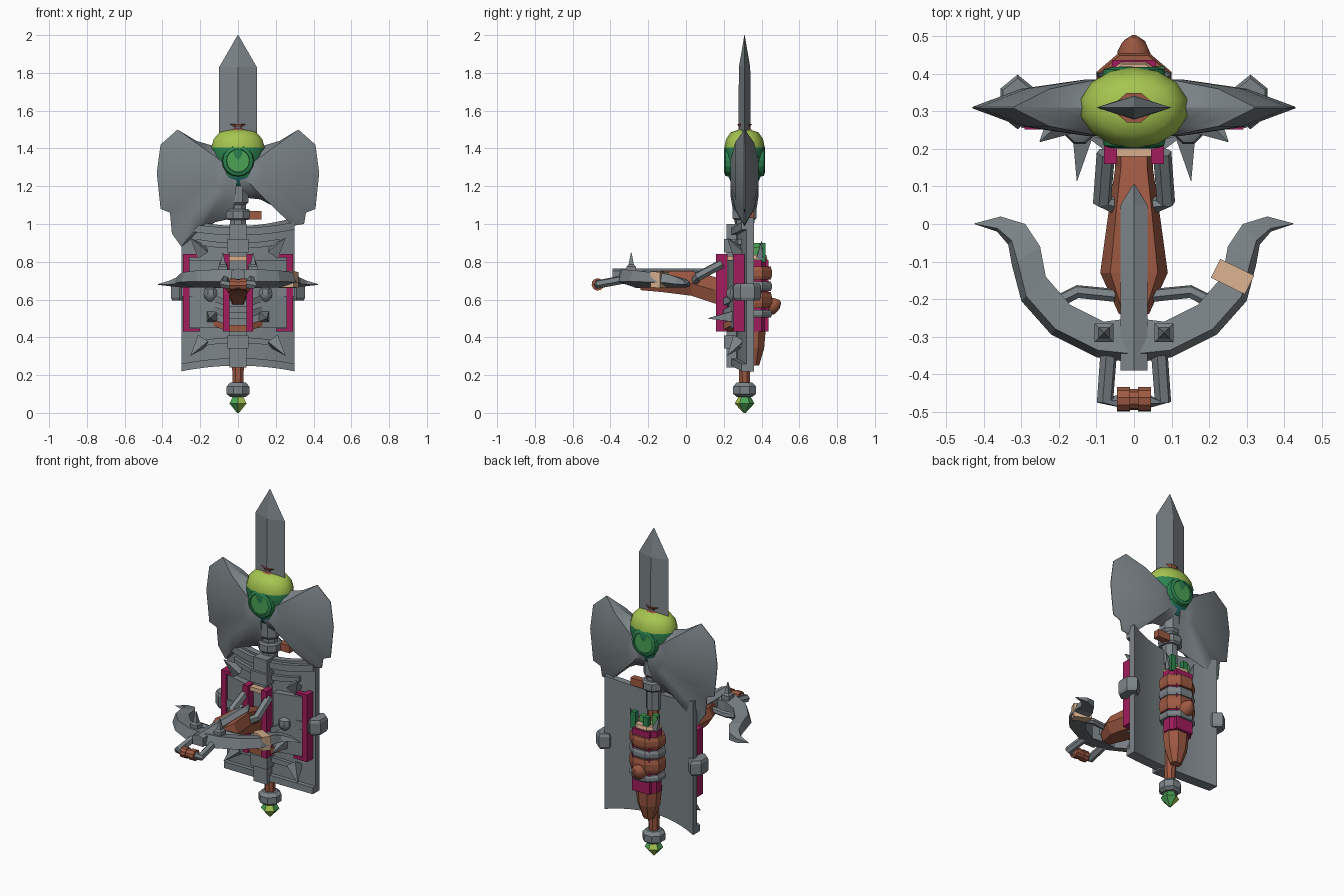
import bpy, bmesh
from math import sin, cos, pi
from mathutils import Vector

cube = bpy.data.objects.get("Cube")
if cube:
    bpy.data.objects.remove(cube, do_unlink=True)


def material(name, r, g, b):
    m = bpy.data.materials.new(name)
    m.use_nodes = True
    m.diffuse_color = (r, g, b, 1)
    m.node_tree.nodes["Principled BSDF"].inputs["Base Color"].default_value = (r, g, b, 1)
    return m


STEEL = material("steel grey", 0.2, 0.23, 0.245)
BROWN = material("leather brown", 0.34, 0.1, 0.055)
MAGENTA = material("magenta cloth", 0.36, 0.012, 0.11)
LIME = material("lime", 0.38, 0.56, 0.08)
GREEN = material("green", 0.07, 0.36, 0.09)
DARK = material("dark green", 0.025, 0.23, 0.08)
TEAL = material("teal", 0.015, 0.16, 0.15)
CREAM = material("cream wrap", 0.68, 0.43, 0.27)
Y = 0.31  # depth of the weapon shaft


def finish(name, bm, mat):
    bmesh.ops.recalc_face_normals(bm, faces=bm.faces)
    me = bpy.data.meshes.new(name)
    bm.to_mesh(me)
    bm.free()
    ob = bpy.data.objects.new(name, me)
    bpy.context.collection.objects.link(ob)
    me.materials.append(mat)
    return ob


def loft(name, rings, mat):
    """Skin a list of equal-length rings and cap both ends."""
    bm = bmesh.new()
    vs = [[bm.verts.new(p) for p in r] for r in rings]
    n = len(vs[0])
    for a, b in zip(vs, vs[1:]):
        for i in range(n):
            bm.faces.new((a[i], a[(i + 1) % n], b[(i + 1) % n], b[i]))
    bm.faces.new(vs[0][::-1])
    bm.faces.new(vs[-1])
    return finish(name, bm, mat)


def lathe(name, profile, mat, x=0, y=Y, n=8, sy=1):
    """Rings of (radius, height) round a vertical axis."""
    ang = [2 * pi * (i + 0.5) / n for i in range(n)]
    return loft(name, [[(x + r * cos(a), y + sy * r * sin(a), z) for a in ang]
                       for r, z in profile], mat)


def box(name, x, y, z, mat):
    """Box from (min, max) pairs."""
    return loft(name, [[(x[0], y[0], h), (x[1], y[0], h), (x[1], y[1], h), (x[0], y[1], h)]
                       for h in z], mat)


def rod(name, pts, radius, mat, n=6):
    """Tube through points; radius may be one value or one per point."""
    pts = [Vector(p) for p in pts]
    radii = radius if isinstance(radius, list) else [radius] * len(pts)
    rings = []
    for i, p in enumerate(pts):
        d = (pts[min(i + 1, len(pts) - 1)] - pts[max(i - 1, 0)]).normalized()
        u = d.orthogonal().normalized() if i == 0 else (u - d * u.dot(d)).normalized()
        v = d.cross(u)
        rings.append([p + radii[i] * (u * cos(2 * pi * k / n) + v * sin(2 * pi * k / n))
                      for k in range(n)])
    return loft(name, rings, mat)


def smooth(ob, angle=0.7):
    bpy.context.view_layer.objects.active = ob
    ob.select_set(True)
    bpy.ops.object.shade_smooth_by_angle(angle=angle)
    ob.select_set(False)


# Shaft, pommel and collars
gem = lathe("pommel_gem", [(0.006, 0), (0.052, 0.05), (0.03, 0.09)], GREEN, n=6)
gem.data.materials.append(LIME)
for i, f in enumerate(gem.data.polygons):
    f.material_index = int(i % 3 == 1)
lathe("pommel_collar", [(0.045, 0.085), (0.065, 0.1), (0.065, 0.14), (0.045, 0.16)], STEEL)
lathe("shaft_grip", [(0.03, 0.15), (0.036, 0.3), (0.036, 1.0)], BROWN)
lathe("grip_taper", [(0.034, 0.25), (0.068, 0.34), (0.08, 0.45)], BROWN, y=0.36, sy=0.85)
lathe("lower_neck", [(0.045, 0.9), (0.045, 1.03)], STEEL)
lathe("neck_collar", [(0.058, 1.02), (0.068, 1.03), (0.068, 1.07), (0.058, 1.08)], STEEL)
lathe("neck", [(0.045, 1.07), (0.045, 1.1), (0.06, 1.115), (0.06, 1.23)], STEEL)
box("neck_tag", (0.04, 0.125), (0.32, 0.36), (1.025, 1.07), BROWN)

# Glass orb, coloured in bands by height
orb = lathe("orb", [(0.06, 1.19), (0.09, 1.21), (0.115, 1.25), (0.132, 1.31), (0.142, 1.36),
                    (0.145, 1.405), (0.132, 1.45), (0.1, 1.485), (0.04, 1.5)], TEAL, n=14, sy=0.74)
for m in (DARK, LIME):
    orb.data.materials.append(m)
for f in orb.data.polygons:
    f.material_index = 2 if f.center.z > 1.4 else 1 if f.center.z > 1.26 else 0
smooth(orb)
for side, name in ((-1, "front"), (1, "back")):
    def disc(r, d):
        return [(r * cos(k * pi / 8), Y + side * d, 1.335 + r * sin(k * pi / 8)) for k in range(16)]
    loft(name + "_lens_ring", [disc(0.09, 0.06), disc(0.08, 0.102), disc(0.062, 0.108),
                               disc(0.058, 0.098)], DARK)
    loft(name + "_lens", [disc(0.06, 0.07), disc(0.06, 0.102)], GREEN)
lathe("orb_cap", [(0.035, 1.47), (0.05, 1.495), (0.035, 1.508), (0.05, 1.53)], BROWN, sy=0.85)

# Spear blade with a diamond section
loft("spear_blade", [[(-w, Y, z), (0, Y - t, z), (w, Y, z), (0, Y + t, z)]
                     for w, t, z in ((0.1, 0.033, 1.46), (0.1, 0.03, 1.83), (0.002, 0.001, 2.0))], STEEL)


# Axe blades, sharp all round and swelling to the middle
def axe(name, outline):
    def ring(s, t):
        return [(x * s, Y + t, 1.27 + (z - 1.27) * s) for x, z in outline]
    smooth(loft(name, [ring(0.3, -0.075), ring(0.7, -0.05), ring(1, -0.002), ring(1, 0.002),
                       ring(0.7, 0.05), ring(0.3, 0.075)], STEEL), 0.6)


upper = [(0.03, 1.42), (0.12, 1.41), (0.22, 1.44), (0.32, 1.5), (0.41, 1.42), (0.43, 1.27)]
axe("left_axe_blade", upper + [(0.41, 1.08), (0.36, 1.06), (0.35, 1.0), (0.29, 0.99),
                               (0.23, 1.07), (0.12, 1.13), (0.03, 1.14)])
axe("right_axe_blade", [(-x, z) for x, z in upper + [
    (0.41, 1.08), (0.36, 1.06), (0.35, 0.95), (0.3, 0.88), (0.22, 0.94), (0.12, 1.01), (0.03, 1.03)]])


# Shallow curved shield with raised rims
def front(x):
    return 0.265 + 0.055 * (x / 0.3) ** 2


def arc_band(name, low, high, out, back, half=0.3, lift=0.045, drop=0.03):
    rings = []
    for i in range(13):
        x = half * (i / 6 - 1)
        q = (x / 0.3) ** 2
        zl, zh = low - drop * q, high + lift * q
        f = front(x)
        rings.append([(x, f - out, zl), (x, f + back, zl), (x, f + back, zh), (x, f - out, zh)])
    smooth(loft(name, rings, STEEL), 0.4)


arc_band("shield", 0.25, 0.99, 0, 0.04)
arc_band("shield_top_rim", 0.94, 0.98, 0.025, 0.01, lift=0.03, drop=-0.03)
arc_band("shield_upper_rib", 0.87, 0.9, 0.02, 0.01, 0.22, 0.04, -0.04)
arc_band("shield_bottom_rim", 0.25, 0.29, 0.025, 0.01, lift=-0.03)
arc_band("shield_lower_rib", 0.37, 0.4, 0.02, 0.01, 0.22, -0.04, 0.04)
box("shield_spine", (-0.045, 0.045), (0.215, 0.28), (0.24, 1.0), STEEL)
for z in (0.34, 0.85):
    box("spine_boss", (-0.055, 0.055), (0.2, 0.27), (z, z + 0.07), STEEL)
box("spine_wrap", (-0.06, 0.06), (0.18, 0.25), (0.805, 0.83), CREAM)
for z, mat in ((0.43, BROWN), (0.5, STEEL), (0.56, STEEL)):
    loft("spine_strap", [[(x, y, z + h), (x, 0.28, z + h), (x, 0.28, z + h + 0.035), (x, y, z + h + 0.035)]
                         for x, y, h in ((-0.13, 0.235, 0.03), (-0.05, 0.175, 0),
                                         (0.05, 0.175, 0), (0.13, 0.235, 0.03))], mat)

# Fittings repeated on both halves of the shield
for s, side in ((1, "left"), (-1, "right")):
    def span(a, b):
        return tuple(sorted((s * a, s * b)))
    loft(side + "_shield_panel", [[(s * 0.08, 0.225, z), (s * 0.27, 0.27, z), (s * 0.27, 0.32, z),
                                   (s * 0.08, 0.28, z)] for z in (0.45, 0.81)], STEEL)
    box(side + "_inner_bar", span(0.045, 0.08), (0.16, 0.22), (0.43, 0.84), MAGENTA)
    box(side + "_outer_bar", span(0.258, 0.292), (0.252, 0.31), (0.43, 0.84), MAGENTA)
    for z in (0.43, 0.822):
        box(side + "_bar_return", span(0.2, 0.26), (0.252, 0.28), (z, z + 0.018), MAGENTA)
    lathe(side + "_edge_clip", [(0.045, 0.595), (0.052, 0.61), (0.052, 0.67), (0.045, 0.685)],
          STEEL, x=s * 0.31, y=0.325, n=6, sy=1.4)
    box(side + "_clip_band", span(0.2, 0.3), (0.255, 0.33), (0.615, 0.665), STEEL)
    smooth(lathe(side + "_stud", [(0.012, 0.59), (0.035, 0.61), (0.04, 0.63), (0.035, 0.655),
                                  (0.012, 0.67)], STEEL, x=s * 0.145, y=0.25))
    rod(side + "_spike", [(s * 0.135, 0.25, 0.51), (s * 0.152, 0.115, 0.5)], [0.042, 0.001], STEEL, 4)
    for z, d in ((0.33, 0.05), (0.9, -0.05)):
        rod(side + "_corner_claw", [(s * 0.19, 0.275, z + d), (s * 0.25, 0.22, z - d / 2)],
            [0.045, 0.002], STEEL, 4)

    # Bow limb: outer edge, inner edge, middle height and half height
    limb = [((0, -0.37), (0, -0.25), 0.71, 0.05), ((0.1, -0.355), (0.08, -0.26), 0.71, 0.05),
            ((0.22, -0.295), (0.17, -0.215), 0.71, 0.045), ((0.3, -0.205), (0.235, -0.14), 0.705, 0.04),
            ((0.325, -0.11), (0.25, -0.06), 0.7, 0.035), ((0.335, -0.055), (0.29, 0.0), 0.69, 0.027),
            ((0.365, -0.02), (0.355, 0.02), 0.685, 0.015), ((0.425, 0.0), (0.423, 0.002), 0.68, 0.002)]
    loft(side + "_bow_limb", [[(s * o[0], o[1], z - h * 0.3),
                               (s * (0.8 * o[0] + 0.2 * i[0]), 0.8 * o[1] + 0.2 * i[1], z + h),
                               (s * i[0], i[1], z + h * 0.7), (s * i[0], i[1], z - h)]
                              for o, i, z, h in limb], STEEL)
    rod(side + "_limb_brace", [(s * 0.21, -0.21, 0.71), (s * 0.15, -0.18, 0.71), (s * 0.05, -0.19, 0.71)], 0.018, STEEL)
    rod(side + "_mount_arm", [(s * 0.075, 0.19, 0.79), (s * 0.085, 0.06, 0.72), (s * 0.05, 0.05, 0.7)], 0.025, STEEL)
    lathe(side + "_bolt", [(0.035, 0.73), (0.035, 0.775), (0.02, 0.785), (0.002, 0.85)],
          STEEL, x=s * 0.08, y=-0.29, n=4)
    rod(side + "_stirrup_arm", [(s * 0.065, -0.31, 0.71), (s * 0.077, -0.47, 0.68), (s * 0.03, -0.47, 0.68)],
        0.023, STEEL)

# Crossbow stock, rail and grip
loft("crossbow_stock", [[(-w * 0.6, y, lo), (w * 0.6, y, lo), (w, y, (lo + hi) / 2), (w * 0.7, y, hi),
                         (-w * 0.7, y, hi), (-w, y, (lo + hi) / 2)]
                        for y, w, lo, hi in ((0.24, 0.05, 0.56, 0.69), (0.15, 0.05, 0.58, 0.72),
                                             (0.03, 0.068, 0.62, 0.75), (-0.13, 0.09, 0.64, 0.75),
                                             (-0.24, 0.04, 0.65, 0.74))], BROWN)
loft("bolt_rail", [[(-w, y, 0.7), (w, y, 0.7), (w, y, 0.752), (0, y, 0.765), (-w, y, 0.752)]
                   for y, w in ((-0.39, 0.036), (0.05, 0.036), (0.105, 0.003))], STEEL)
for x in (-0.028, 0, 0.028):
    r = 0.033 if x else 0.028
    rod("stirrup_grip", [(x - 0.017, -0.467, 0.68), (x + 0.017, -0.467, 0.68)], r, BROWN, 10)
loft("limb_wrap", [[(x - 0.045, y + 0.022, z), (x + 0.045, y - 0.022, z), (x + 0.045, y - 0.022, z + 0.085),
                    (x - 0.045, y + 0.022, z + 0.085)]
                   for x, y, z in ((0.25, -0.165, 0.665), (0.275, -0.115, 0.66))], CREAM)

# Quiver on the back with its straps, knob and arrows
lathe("quiver", [(0.085, 0.43), (0.09, 0.6), (0.09, 0.81)], MAGENTA, y=0.375, sy=0.75)
box("quiver_back_panel", (-0.058, 0.058), (0.38, 0.437), (0.43, 0.81), MAGENTA)
lathe("quiver_rim", [(0.08, 0.8), (0.088, 0.815), (0.08, 0.835)], CREAM, y=0.37, sy=0.75)
for z, h, mat in ((0.705, 0.07, BROWN), (0.645, 0.05, STEEL), (0.555, 0.085, BROWN), (0.505, 0.04, STEEL)):
    lathe("quiver_strap", [(0.1, z), (0.108, z + h * 0.3), (0.108, z + h * 0.7), (0.1, z + h)],
          mat, y=0.37, sy=0.85)
smooth(rod("quiver_knob", [(0, 0.43, 0.56), (0, 0.455, 0.565), (0, 0.48, 0.58), (0, 0.5, 0.59)],
           [0.045, 0.045, 0.033, 0.008], BROWN, 10))
for i, x in enumerate((-0.06, -0.02, 0.025, 0.065)):
    y = 0.36 + 0.03 * (i % 2)
    box("arrow_fletching", (x - 0.016, x + 0.016), (y, y + 0.03), (0.8, 0.9 - 0.012 * (i % 3)),
        (GREEN, DARK)[i % 2])
for s in (-1, 1):
    rod("quiver_fang", [(s * 0.07, 0.39, 0.82), (s * 0.1, 0.4, 0.91)], [0.025, 0.001], STEEL, 4)
